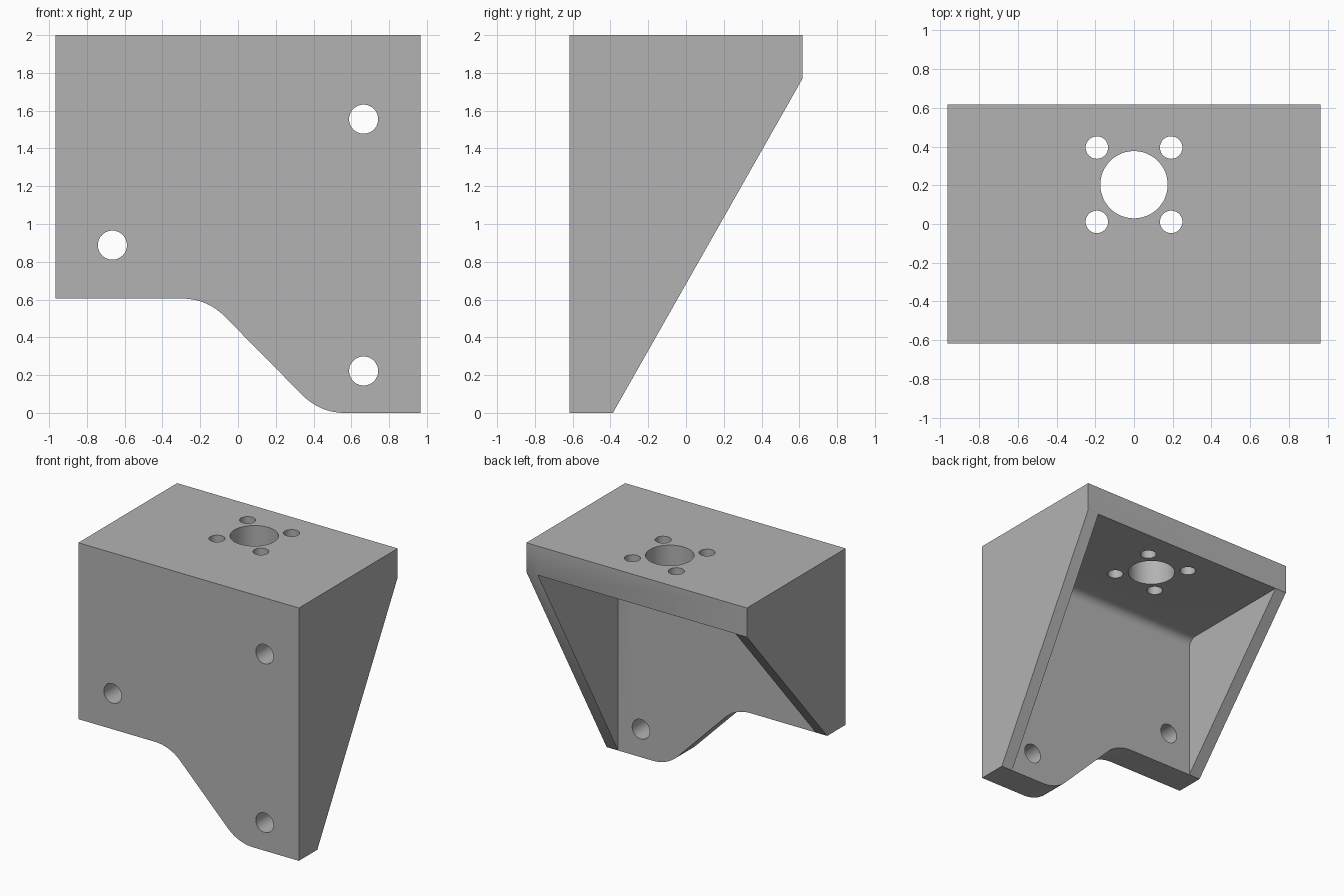
import bpy
import bmesh
from math import sin, cos, pi, tan, radians

cube = bpy.data.objects.get("Cube")
if cube:
    bpy.data.objects.remove(cube, do_unlink=True)

# Main dimensions
HALF_X, HALF_Y, TOP = 0.965, 0.617, 2.0
WALL, RIB = 0.23, 0.1
STEP = 0.605                    # height of the raised lower edge
UNDER = TOP - WALL              # underside of the top slab
INNER = -HALF_Y + WALL          # back of the front plate
BEND, FILLET = 0.31, 0.07

grey = bpy.data.materials.new("plain grey")
grey.use_nodes = True
grey.diffuse_color = (0.45, 0.45, 0.45, 1)
grey.node_tree.nodes["Principled BSDF"].inputs["Base Color"].default_value = grey.diffuse_color


def arc(cx, cy, r, start, end, steps=16):
    angles = [radians(start + (end - start) * i / steps) for i in range(steps + 1)]
    return [(cx + r * cos(a), cy + r * sin(a)) for a in angles]


def prism(name, points, place, lo, hi):
    """Extrude a 2D profile from lo to hi; place maps (u, v, depth) to xyz."""
    bm = bmesh.new()
    ends = [[bm.verts.new(place(u, v, d)) for u, v in points] for d in (lo, hi)]
    for end in ends:
        bm.faces.new(end)
    n = len(points)
    for i in range(n):
        j = (i + 1) % n
        bm.faces.new((ends[0][i], ends[0][j], ends[1][j], ends[1][i]))
    bmesh.ops.recalc_face_normals(bm, faces=bm.faces)
    mesh = bpy.data.meshes.new(name)
    bm.to_mesh(mesh)
    bm.free()
    mesh.materials.append(grey)
    obj = bpy.data.objects.new(name, mesh)
    bpy.context.collection.objects.link(obj)
    return obj


def along_x(u, v, d):
    return (d, u, v)


def along_y(u, v, d):
    return (u, d, v)


def along_z(u, v, d):
    return (u, v, d)


def combine(body, tool, operation):
    mod = body.modifiers.new(operation.lower(), "BOOLEAN")
    mod.operation = operation
    mod.solver = "EXACT"
    mod.object = tool
    bpy.context.view_layer.objects.active = body
    bpy.ops.object.modifier_apply(modifier=mod.name)
    bpy.data.objects.remove(tool, do_unlink=True)


# Front plate with the S-shaped lower edge
reach = BEND * tan(pi / 8)
upper_x, lower_x = -0.165 - reach, 0.435 + reach
edge = arc(upper_x, STEP - BEND, BEND, 90, 45) + arc(lower_x, BEND, BEND, 225, 270)
outline = [(-HALF_X, TOP), (-HALF_X, STEP)] + edge + [(HALF_X, 0), (HALF_X, TOP)]
bracket = prism("bracket", outline, along_y, -HALF_Y, INNER)

# Top slab with a small fillet against the plate
hollow = arc(INNER + FILLET, UNDER - FILLET, FILLET, 180, 90, 8)
outline = [(-HALF_Y, TOP), (-HALF_Y, UNDER - FILLET)] + hollow + [(HALF_Y, UNDER), (HALF_Y, TOP)]
combine(bracket, prism("top_slab", outline, along_x, -HALF_X, HALF_X), "UNION")

# Sloping side ribs, each starting at its own lower edge
for name, foot, lo in (("right_rib", STEP, -HALF_X), ("left_rib", 0, HALF_X - RIB)):
    outline = [(-HALF_Y, TOP), (-HALF_Y, foot), (INNER, foot), (HALF_Y, UNDER), (HALF_Y, TOP)]
    combine(bracket, prism(name, outline, along_x, lo, lo + RIB), "UNION")

# Mounting holes through the front plate
for x, z in ((0.665, 1.555), (0.665, 0.222), (-0.665, 0.888)):
    hole = prism("plate_hole", arc(x, z, 0.077, 0, 352.5, 47), along_y, -1, 0)
    combine(bracket, hole, "DIFFERENCE")

# Centre bore and four screw holes through the slab
CENTRE_Y, PITCH = 0.203, 0.192
bores = [(0, CENTRE_Y, 0.174)]
bores += [(sx * PITCH, CENTRE_Y + sy * PITCH, 0.058) for sx in (-1, 1) for sy in (-1, 1)]
for x, y, r in bores:
    hole = prism("slab_hole", arc(x, y, r, 0, 352.5, 47), along_z, 1.5, 2.2)
    combine(bracket, hole, "DIFFERENCE")

# Tidy seams left between parts, then shade curved walls smoothly
bm = bmesh.new()
bm.from_mesh(bracket.data)
bmesh.ops.remove_doubles(bm, verts=bm.verts, dist=0.0001)
bmesh.ops.dissolve_limit(bm, angle_limit=radians(0.5), verts=bm.verts, edges=bm.edges)
bmesh.ops.triangulate(bm, faces=[f for f in bm.faces if len(f.verts) > 4])
bm.to_mesh(bracket.data)
bm.free()
bpy.ops.object.select_all(action="DESELECT")
bracket.select_set(True)
bpy.context.view_layer.objects.active = bracket
bpy.ops.object.shade_smooth_by_angle(angle=radians(30))
